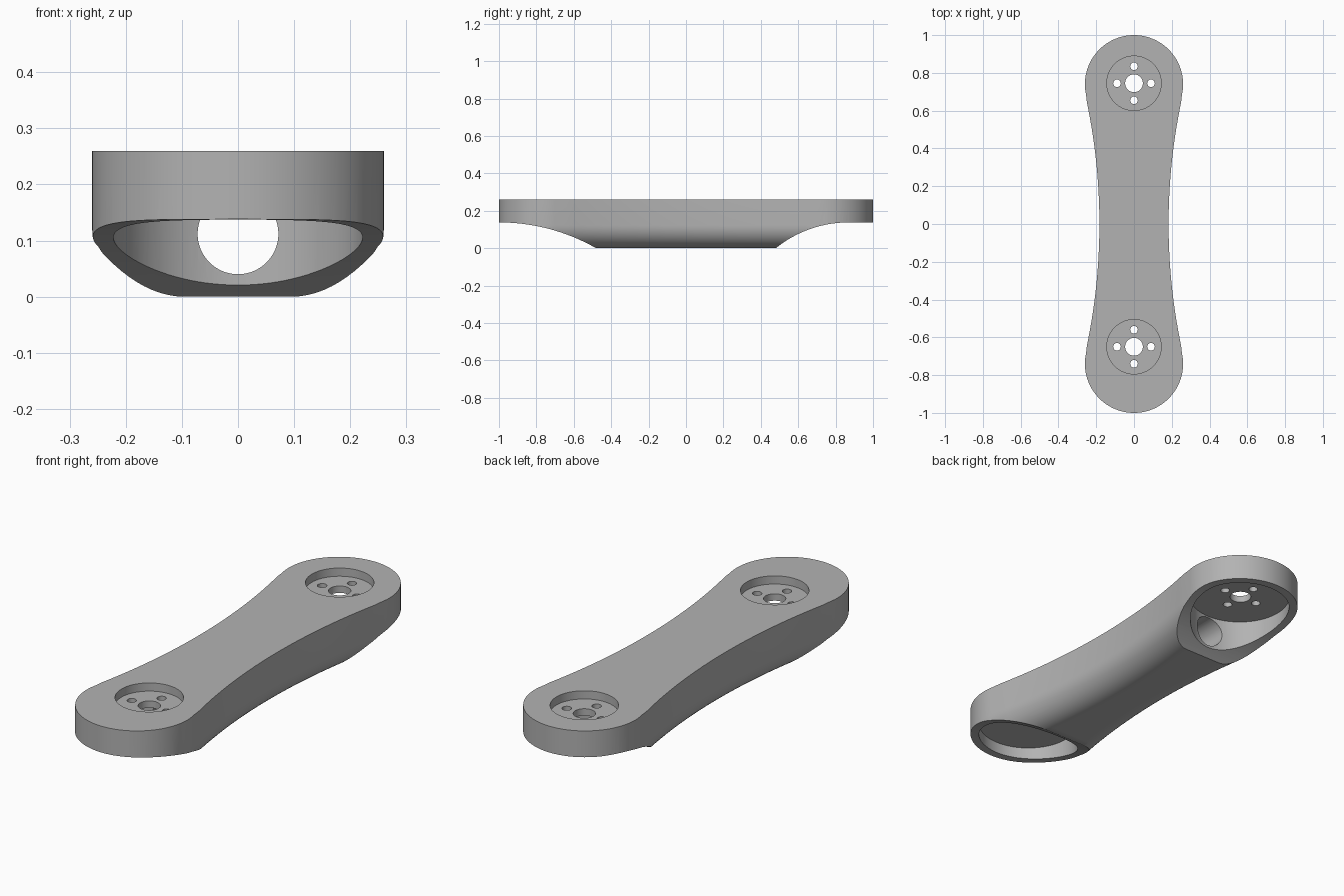
import bpy, bmesh
from math import sin, cos, pi, atan2, sqrt, radians
from mathutils import Matrix

if "Cube" in bpy.data.objects:
    bpy.data.objects.remove(bpy.data.objects["Cube"], do_unlink=True)

HUB_Y, HUB_R, WAIST = 0.74, 0.26, 0.183
TOP, FILLET = 0.26, 0.122

grey = bpy.data.materials.new("satin grey")
grey.use_nodes = True
colour = (0.45, 0.45, 0.45, 1)
grey.diffuse_color = colour
grey.node_tree.nodes["Principled BSDF"].inputs["Base Color"].default_value = colour


def make_object(name, bm):
    bmesh.ops.recalc_face_normals(bm, faces=bm.faces[:])
    mesh = bpy.data.meshes.new(name)
    bm.to_mesh(mesh)
    bm.free()
    mesh.materials.append(grey)
    obj = bpy.data.objects.new(name, mesh)
    bpy.context.collection.objects.link(obj)
    return obj


def outline(inset):
    """Two round hubs joined by tangent concave sides, moved inward by inset."""
    cx = (HUB_Y**2 + WAIST**2 - HUB_R**2) / (2 * (HUB_R - WAIST))
    side_r = cx - WAIST + inset
    tilt = atan2(HUB_Y, cx)
    hub_r = HUB_R - inset
    right_side = [(cx - side_r * cos(a), side_r * sin(a))
                  for a in (tilt * (i / 16 - 1) for i in range(1, 32))]
    back_end = [(hub_r * cos(a), HUB_Y + hub_r * sin(a))
                for a in (-tilt + (pi + 2 * tilt) * i / 48 for i in range(49))]
    half = right_side[:] + back_end
    return half + [(-x, -y) for x, y in half]


def cylinder(name, radius, centre, depth, along_y=False, segments=64):
    bm = bmesh.new()
    spin = Matrix.Rotation(pi / 2, 4, 'X') if along_y else Matrix()
    bmesh.ops.create_cone(bm, cap_ends=True, segments=segments, radius1=radius,
                          radius2=radius, depth=depth,
                          matrix=Matrix.Translation(centre) @ spin)
    return make_object(name, bm)


def vertical_hole(name, radius, x, y, low, high, segments=64):
    return cylinder(name, radius, (x, y, (low + high) / 2), high - low, False, segments)


def underside_cutter(name, side, start, flat, rise=0.138):
    """Scoop below one end: an arc climbing from start to a level rim."""
    run = flat - start
    r = (run**2 + rise**2) / (2 * rise)
    profile = []
    for i in range(-2, 25):
        y = start + run * i / 24
        profile.append((y, rise - r + sqrt(r**2 - (flat - y)**2)))
    profile += [(1.2, rise), (1.2, -0.2), (profile[0][0], -0.2)]
    bm = bmesh.new()
    face = bm.faces.new([bm.verts.new((-0.5, side * y, z)) for y, z in profile])
    extruded = bmesh.ops.extrude_face_region(bm, geom=[face])
    moved = [g for g in extruded["geom"] if isinstance(g, bmesh.types.BMVert)]
    bmesh.ops.translate(bm, verts=moved, vec=(1, 0, 0))
    return make_object(name, bm)


# Arm body: stacked outlines with a rounded lower edge
steps = 14
layers = []
for i in range(steps + 1):
    a = pi / 2 * i / steps
    layers.append((FILLET * (1 - sin(a)), FILLET * (1 - cos(a))))
layers.append((0, TOP))
bm = bmesh.new()
rings = [[bm.verts.new((x, y, z)) for x, y in outline(inset)] for inset, z in layers]
for low, high in zip(rings, rings[1:]):
    for i in range(len(low)):
        j = (i + 1) % len(low)
        bm.faces.new((low[i], low[j], high[j], high[i]))
bm.faces.new(rings[0][::-1])
bm.faces.new(rings[-1])
arm = make_object("link_arm", bm)

# Scooped undersides and the lengthwise cable tunnel
cutters = [underside_cutter("front_scoop", -1, 0.48, 1.0),
           underside_cutter("back_scoop", 1, 0.48, 0.87)]
for side in (-1, 1):
    cutters.append(vertical_hole("motor_pocket", 0.222, 0, side * HUB_Y, -0.1, 0.19, 96))
cutters.append(cylinder("cable_tunnel", 0.072, (0, 0, 0.112), 1.24, True))

# Top recesses with a shaft hole and four screw holes
for y in (-0.65, 0.745):
    cutters.append(vertical_hole("horn_recess", 0.144, 0, y, 0.222, 0.4))
    cutters.append(vertical_hole("shaft_hole", 0.047, 0, y, 0.15, 0.3, 48))
    for k in range(4):
        a = k * pi / 2
        cutters.append(vertical_hole("screw_hole", 0.02, 0.09 * cos(a),
                                     y + 0.09 * sin(a), 0.15, 0.3, 24))

bpy.ops.object.select_all(action='DESELECT')
arm.select_set(True)
bpy.context.view_layer.objects.active = arm
for cutter in cutters:
    cut = arm.modifiers.new(cutter.name, 'BOOLEAN')
    cut.operation = 'DIFFERENCE'
    cut.solver = 'EXACT'
    cut.object = cutter
    bpy.ops.object.modifier_apply(modifier=cut.name)
    bpy.data.objects.remove(cutter, do_unlink=True)

bpy.ops.object.shade_smooth_by_angle(angle=radians(30))
